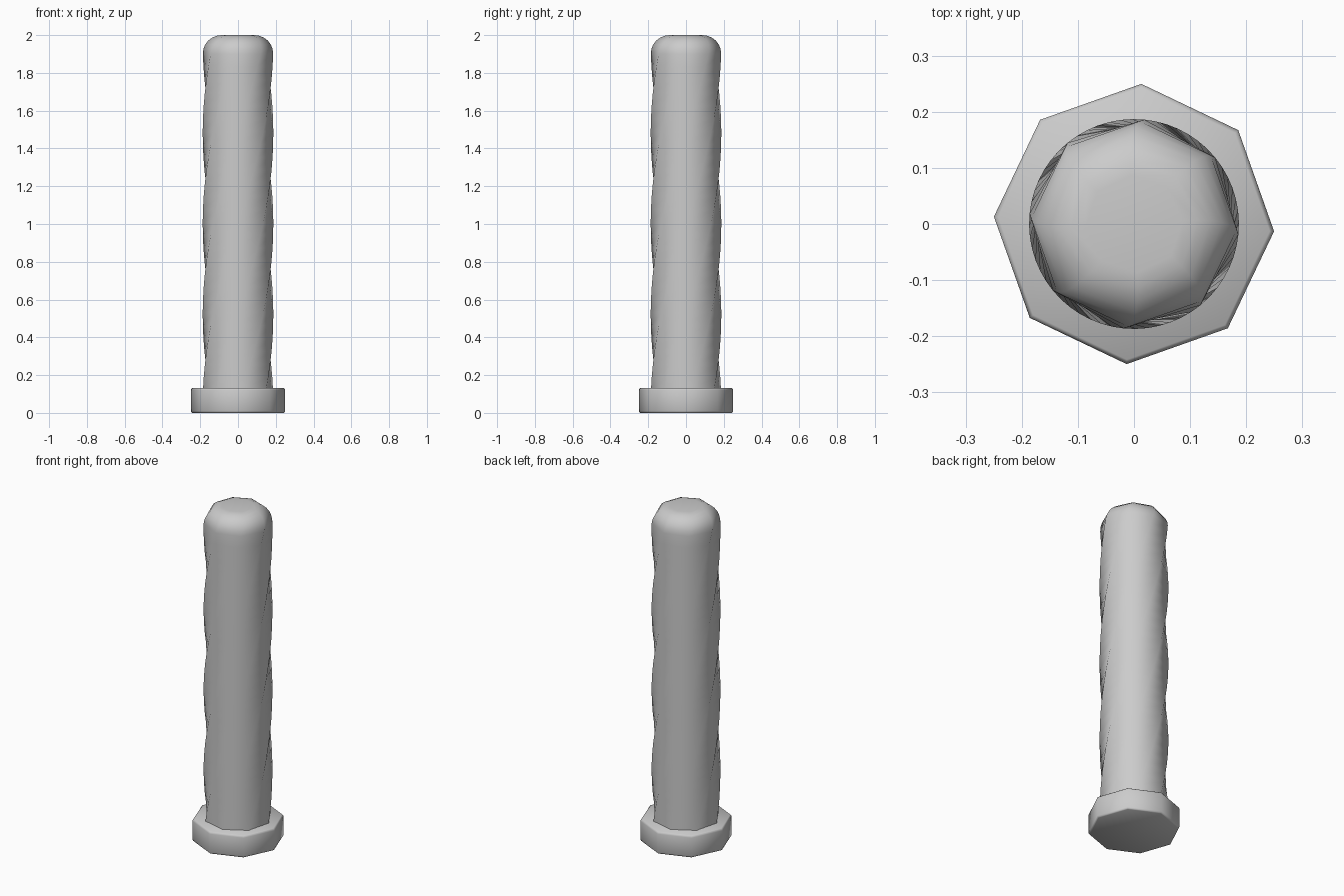
import bpy, math

if "Cube" in bpy.data.objects:
    bpy.data.objects.remove(bpy.data.objects["Cube"])

SIDES = 8


def octagon_stack(name, rings, smooth_deg):
    """Loft octagon rings given as (z, radius, rotation in degrees)."""
    verts, faces = [], []
    for z, r, rot in rings:
        for i in range(SIDES):
            a = math.radians(rot) + i * math.tau / SIDES
            verts.append((r * math.cos(a), r * math.sin(a), z))
    for k in range(len(rings) - 1):
        for i in range(SIDES):
            j = (i + 1) % SIDES
            a, b = k * SIDES, (k + 1) * SIDES
            faces.append((a + i, a + j, b + j, b + i))
    faces.append(tuple(reversed(range(SIDES))))
    top = (len(rings) - 1) * SIDES
    faces.append(tuple(range(top, top + SIDES)))
    mesh = bpy.data.meshes.new(name)
    mesh.from_pydata(verts, [], faces)
    ob = bpy.data.objects.new(name, mesh)
    bpy.context.collection.objects.link(ob)
    bpy.ops.object.select_all(action='DESELECT')
    ob.select_set(True)
    bpy.context.view_layer.objects.active = ob
    bpy.ops.object.shade_smooth_by_angle(angle=math.radians(smooth_deg))
    return ob


# Base plate with small bevelled rims
octagon_stack("base_plate", [(0.0, 0.242, -3), (0.003, 0.247, -3),
                             (0.01, 0.25, -3), (0.12, 0.25, -3),
                             (0.128, 0.247, -3), (0.132, 0.242, -3)], 50)


# Twisted shaft with a rounded top
def twist(z):
    return (z - 0.04) * 93.75


R, ROUND = 0.187, 0.1
z0, z1, rows = 0.12, 1.9, 26
rings = []
for k in range(rows + 1):
    z = z0 + (z1 - z0) * k / rows
    rings.append((z, R, twist(z)))
for k in range(1, 7):
    a = math.radians(15 * k)
    z = z1 + ROUND * math.sin(a)
    rings.append((z, R - ROUND * (1 - math.cos(a)), twist(z)))
octagon_stack("twisted_shaft", rings, 60)
